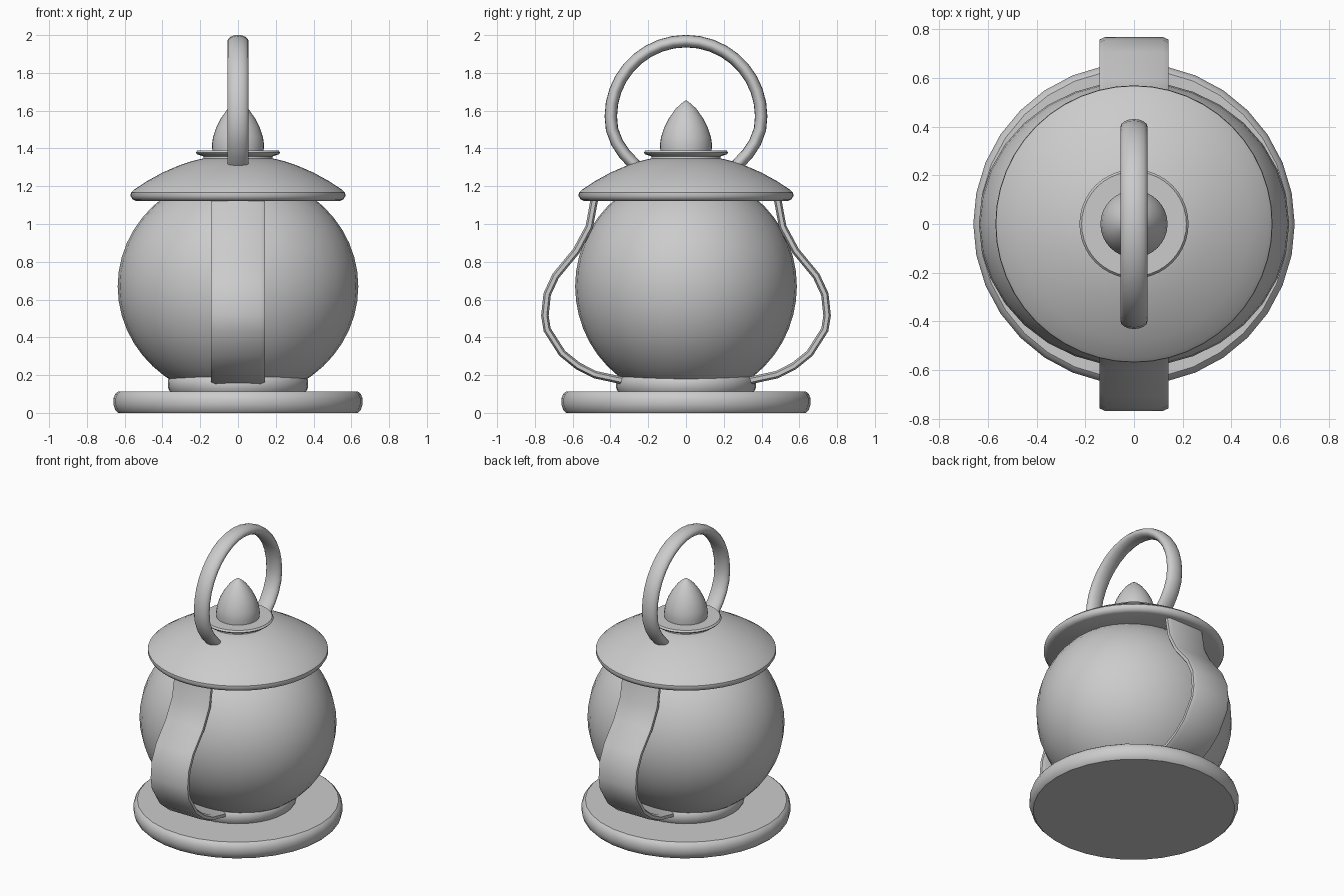
import bpy, bmesh, math
from mathutils import Vector

if "Cube" in bpy.data.objects:
    bpy.data.objects.remove(bpy.data.objects["Cube"])


def finish(name, bm, angle=40):
    bmesh.ops.recalc_face_normals(bm, faces=bm.faces[:])
    me = bpy.data.meshes.new(name)
    bm.to_mesh(me)
    bm.free()
    ob = bpy.data.objects.new(name, me)
    bpy.context.collection.objects.link(ob)
    bpy.ops.object.select_all(action='DESELECT')
    ob.select_set(True)
    bpy.context.view_layer.objects.active = ob
    bpy.ops.object.shade_smooth_by_angle(angle=math.radians(angle))
    return ob


def lathe(name, profile, sides=32, sx=1.0, sy=1.0):
    """Revolve (radius, z) points around z; both ends are closed."""
    bm = bmesh.new()
    rings = []
    for r, z in profile:
        if r < 1e-5:
            rings.append([bm.verts.new((0, 0, z))])
        else:
            rings.append([bm.verts.new((r * sx * math.cos(2 * math.pi * i / sides),
                                        r * sy * math.sin(2 * math.pi * i / sides), z))
                          for i in range(sides)])
    for a, b in zip(rings, rings[1:]):
        for i in range(sides):
            j = (i + 1) % sides
            quad = [a[i % len(a)], a[j % len(a)], b[j % len(b)], b[i % len(b)]]
            bm.faces.new(list(dict.fromkeys(quad)))
    for ring in (rings[0], rings[-1]):
        if len(ring) > 2:
            bm.faces.new(ring)
    return finish(name, bm)


def sweep(name, path, section, flip=1):
    """Sweep an (x, normal) section along a (y, z) path."""
    bm = bmesh.new()
    pts = [Vector((y * flip, z)) for y, z in path]
    rings = []
    for i, p in enumerate(pts):
        t = (pts[min(i + 1, len(pts) - 1)] - pts[max(i - 1, 0)]).normalized()
        n = Vector((-t.y, t.x))
        rings.append([bm.verts.new((x, p.x + n.x * d, p.y + n.y * d)) for x, d in section])
    k = len(section)
    for a, b in zip(rings, rings[1:]):
        for i in range(k):
            bm.faces.new((a[i], a[(i + 1) % k], b[(i + 1) % k], b[i]))
    bm.faces.new(rings[0])
    bm.faces.new(rings[-1])
    return finish(name, bm, 50)


# Foot and collar
lathe("base_disc", [(0.635, 0), (0.65, 0.015), (0.66, 0.045), (0.66, 0.075),
                    (0.65, 0.1), (0.635, 0.113)])
lathe("base_collar", [(0.355, 0.105), (0.368, 0.125), (0.372, 0.15),
                      (0.37, 0.175), (0.36, 0.19)])

# Globe, slightly flattened front to back
globe = [(math.sin(math.pi * i / 24), 0.67 - 0.6 * math.cos(math.pi * i / 24))
         for i in range(25)]
lathe("glass_globe", globe, 32, 0.637, 0.587)

# Domed lid with small flange
lathe("lid", [(0.54, 1.122), (0.558, 1.13), (0.569, 1.148), (0.567, 1.166), (0.55, 1.182),
              (0.48, 1.228), (0.4, 1.272), (0.31, 1.311), (0.24, 1.334), (0.185, 1.347)], 48)
lathe("lid_flange", [(0.185, 1.34), (0.182, 1.358), (0.215, 1.368), (0.224, 1.378),
                     (0.215, 1.389)], 40)

# Pointed finial
lathe("finial", [(0.135, 1.38), (0.138, 1.42), (0.132, 1.46), (0.115, 1.512), (0.09, 1.56),
                 (0.055, 1.61), (0.025, 1.638), (0, 1.656)])

# Carrying ring: upper arc of a circle, pinched where it enters the lid
arc = [(0.398 * math.cos(math.radians(a)), 1.57 + 0.398 * math.sin(math.radians(a)))
       for a in range(-10, 191, 10)]
tail = [(0.25, 1.29), (0.285, 1.328), (0.325, 1.37), (0.365, 1.43)]
ring_path = tail + arc + [(-y, z) for y, z in reversed(tail)]
ellipse = [(0.056 * math.cos(math.pi * i / 8), 0.033 * math.sin(math.pi * i / 8))
           for i in range(16)]
sweep("carry_ring", ring_path, ellipse)

# Curved flat straps, front and back
strap_path = [(0.465, 1.2), (0.487, 1.12), (0.512, 0.985), (0.58, 0.858), (0.69, 0.725),
              (0.735, 0.628), (0.747, 0.515), (0.735, 0.44), (0.655, 0.315), (0.57, 0.247),
              (0.48, 0.202), (0.34, 0.172)]
strap_section = [(-0.142, -0.01), (-0.12, -0.02), (0.12, -0.02), (0.142, -0.01),
                 (0.142, 0.01), (0.12, 0.02), (-0.12, 0.02), (-0.142, 0.01)]
for name, side in (("front_strap", -1), ("back_strap", 1)):
    sweep(name, strap_path, strap_section, side)
